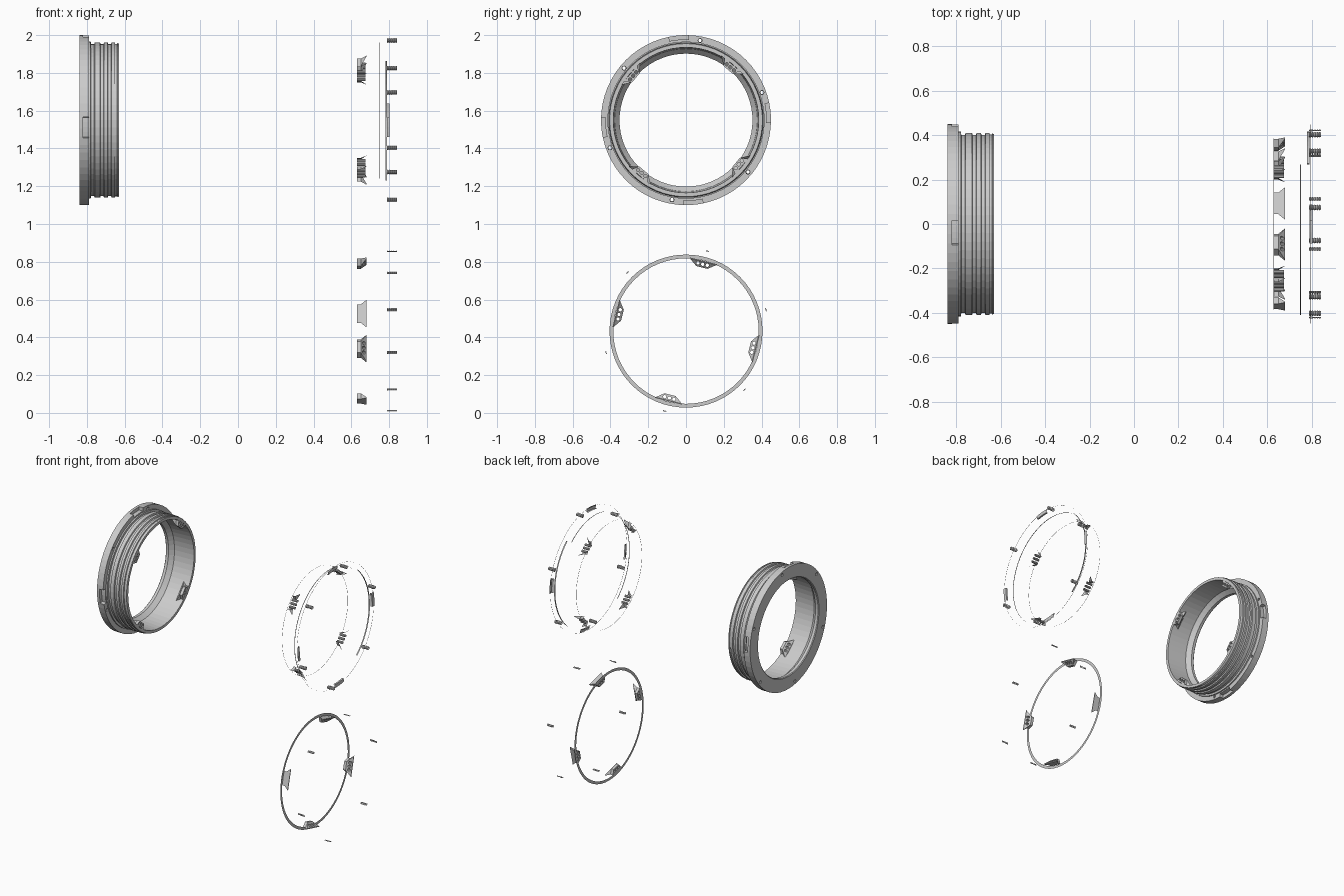
import bpy, bmesh
from math import sin, cos, radians

if "Cube" in bpy.data.objects:
    bpy.data.objects.remove(bpy.data.objects["Cube"])

ZU, ZL = 1.55, 0.433           # axis heights of the upper and lower rings


def make(name, verts, faces):
    me = bpy.data.meshes.new(name)
    me.from_pydata(verts, [], faces)
    bm = bmesh.new()
    bm.from_mesh(me)
    bmesh.ops.recalc_face_normals(bm, faces=bm.faces)
    bm.to_mesh(me)
    bm.free()
    ob = bpy.data.objects.new(name, me)
    bpy.context.collection.objects.link(ob)
    return ob


def lathe(name, prof, cy, cz, a0=0, a1=360, n=64, closed=False, cap=False):
    """Spin (x, radius) points around an axis parallel to x."""
    full = a1 - a0 >= 360
    rings = n if full else n + 1
    m = len(prof)
    verts = []
    for i in range(rings):
        a = radians(a0 + (a1 - a0) * i / n)
        verts += [(x, cy + r * cos(a), cz + r * sin(a)) for x, r in prof]
    faces = []
    for i in range(n):
        k = (i + 1) % rings
        for j in range(m if closed else m - 1):
            l = (j + 1) % m
            faces.append((i * m + j, i * m + l, k * m + l, k * m + j))
    if closed and not full:
        faces += [tuple(range(m)), tuple(range(n * m, n * m + m))]
    if cap:
        faces += [tuple(i * m for i in range(n)), tuple(i * m + m - 1 for i in range(n))]
    return make(name, verts, faces)


def cut(ob, cutters):
    for c in cutters:
        mod = ob.modifiers.new("cut", 'BOOLEAN')
        mod.operation, mod.solver, mod.object = 'DIFFERENCE', 'EXACT', c
    bpy.context.view_layer.update()
    dg = bpy.context.evaluated_depsgraph_get()
    me = bpy.data.meshes.new_from_object(ob.evaluated_get(dg))
    ob.modifiers.clear()
    ob.data = me
    for c in cutters:
        bpy.data.objects.remove(c)


def polar(r, a, t=0):
    a = radians(a)
    return r * cos(a) - t * sin(a), r * sin(a) + t * cos(a)


def thread(name, side, a, cz, x0=0.788, x1=0.842, **kw):
    """Zigzag screw-hole wall in the flange."""
    steps = 10
    prof = [(side * (x0 + (x1 - x0) * i / steps), 0.013 if i % 2 else 0.009)
            for i in range(steps + 1)]
    y, z = polar(0.428, a)
    return lathe(name, prof, y, cz + z, n=12, **kw)


def clip_holes(name, side, a, cz, x0, x1, **kw):
    obs = []
    for t in (-0.025, 0, 0.025):
        y, z = polar(0.365, a, t)
        obs.append(lathe(name, [(side * x0, 0.009), (side * x1, 0.009)], y, cz + z, n=10, **kw))
    return obs


def clip(name, side, a, cz, flanks_only=False):
    """Flared lug on the inner wall, pierced by three holes."""
    near = [(-.05, .383), (-.03, .347), (.03, .347), (.05, .383)]
    far = [(-.075, .383), (-.072, .378), (.072, .378), (.075, .383)]
    verts = []
    for x, sec in ((.63, near), (.65, near), (.68, far)):
        for t, r in sec:
            y, z = polar(r, a, t)
            verts.append((side * x, y, cz + z))
    sides = (0, 2) if flanks_only else range(4)
    faces = [(s + j, s + (j + 1) % 4, s + 4 + (j + 1) % 4, s + 4 + j)
             for s in (0, 4) for j in sides]
    if not flanks_only:
        faces += [(0, 1, 2, 3), (8, 9, 10, 11)]
    ob = make(name, verts, faces)
    if flanks_only:
        clip_holes(name + "_hole_wall", side, a, cz, .63, .675)
    else:
        cut(ob, clip_holes("hole_cutter", side, a, cz, .60, .72, cap=True))


UP_HOLES = [20 + 60 * i for i in range(6)]
LOW_HOLES = [15 + 60 * i for i in range(6)]
UP_CLIPS = (50, 140, 230, 320)
LOW_CLIPS = (76, 166, 256, 346)
NOTCHES = (5, 95, 185, 275)

# Main flanged ring with ribbed barrel
profile = [(-.84, .45), (-.79, .45), (-.79, .416), (-.78, .416), (-.778, .402), (-.762, .402),
           (-.758, .411), (-.73, .411), (-.727, .402), (-.712, .402), (-.709, .411),
           (-.69, .411), (-.687, .402), (-.672, .402), (-.669, .411), (-.652, .411),
           (-.65, .404), (-.64, .404), (-.638, .408), (-.63, .405), (-.63, .385),
           (-.785, .378), (-.815, .352), (-.835, .352), (-.84, .357)]
ring = lathe("flanged_ring", profile, 0, ZU, closed=True)
box = [(-.82, .425), (-.82, .48), (-.77, .48), (-.77, .425)]
cutters = [lathe("notch_cutter", box, 0, ZU, a - 7, a + 7, 4, closed=True) for a in NOTCHES]
cutters += [thread("screw_cutter", -1, a, ZU, x0=.78, x1=.85, cap=True) for a in UP_HOLES]
cut(ring, cutters)
for a in UP_CLIPS:
    clip("ring_lug", -1, a, ZU)

# Loose surfaces of the mirrored upper ring
for a in UP_CLIPS:
    clip("upper_lug", 1, a, ZU, flanks_only=True)
for a in UP_HOLES:
    thread("upper_screw_hole", 1, a, ZU)
for a in NOTCHES:
    lathe("upper_notch_wall", [(.79, .425), (.803, .425), (.803, .45)], 0, ZU, a - 7, a + 7, 4)
lathe("upper_rim_line", [(.629, .385), (.631, .385)], 0, ZU)
lathe("upper_flange_line", [(.796, .449), (.798, .449)], 0, ZU)
lathe("upper_groove_arc", [(.748, .41), (.753, .41)], 0, ZU, 49, 229, 32)
lathe("upper_step_arc", [(.78, .416), (.79, .416)], 0, ZU, -50, 49, 18)

# Lower flat rim with lugs and partial screw-hole walls
lathe("lower_rim", [(.63, .385), (.63, .405)], 0, ZL)
for a in LOW_CLIPS:
    clip("lower_lug", 1, a, ZL)
for a in LOW_HOLES:
    thread("lower_screw_hole", 1, a, ZL, a0=a - 45, a1=a + 45)
